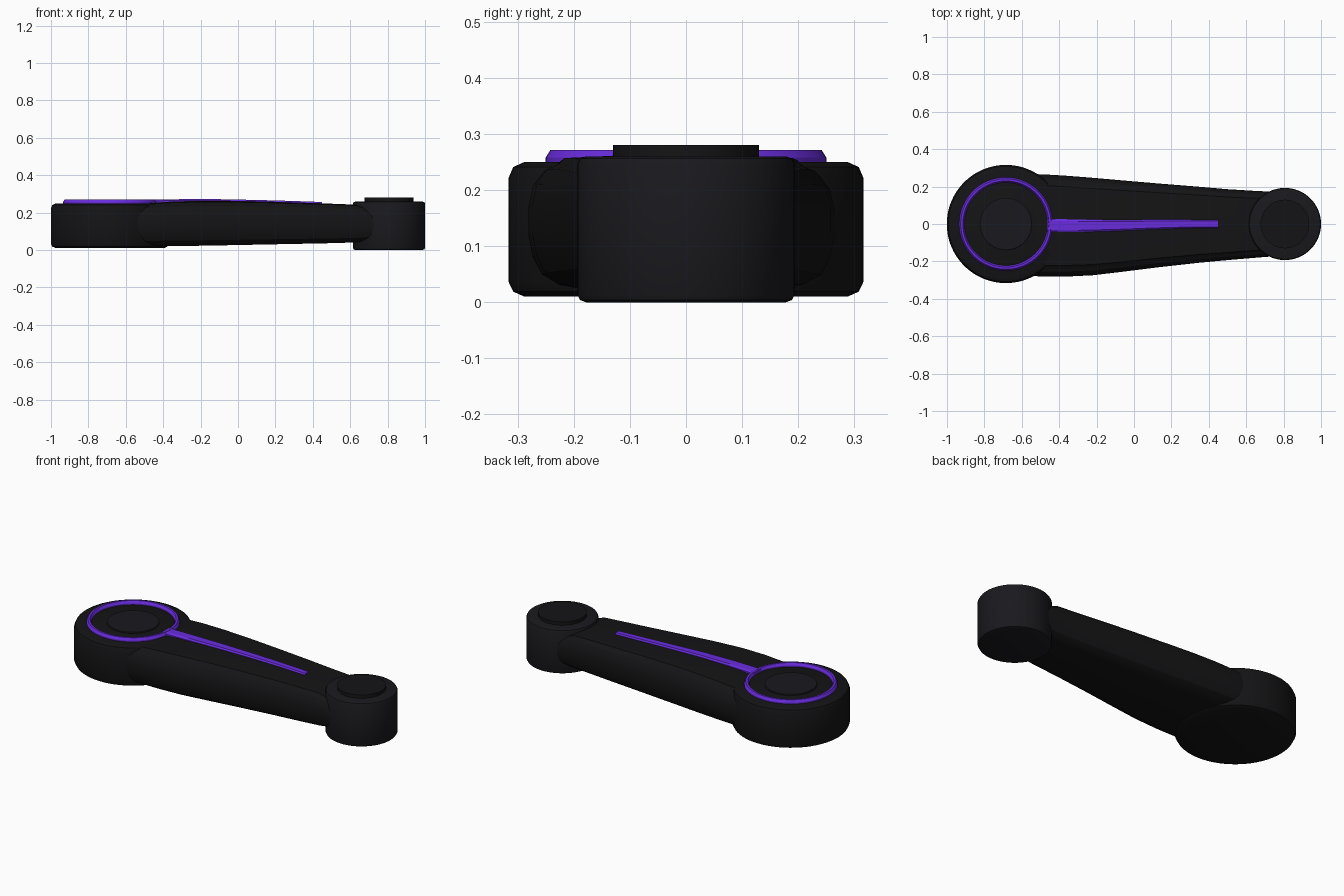
import bpy, bmesh, math

if "Cube" in bpy.data.objects:
    bpy.data.objects.remove(bpy.data.objects["Cube"])


def material(name, rgb):
    m = bpy.data.materials.new(name)
    m.diffuse_color = (*rgb, 1)
    m.use_nodes = True
    m.node_tree.nodes["Principled BSDF"].inputs["Base Color"].default_value = m.diffuse_color
    return m


BLACK = material("black_body", (0.007, 0.007, 0.008))
DARK = material("dark_hub", (0.010, 0.010, 0.013))
PURPLE = material("purple_accent", (0.14, 0.025, 0.72))


def skin(name, rings, mat, closed=False, angle=30):
    """Bridge equal-length closed point rings; cap the ends unless closed."""
    bm = bmesh.new()
    loops = [[bm.verts.new(p) for p in ring] for ring in rings]
    n = len(loops[0])
    pairs = list(zip(loops, loops[1:]))
    if closed:
        pairs.append((loops[-1], loops[0]))
    for a, b in pairs:
        for i in range(n):
            j = (i + 1) % n
            bm.faces.new((a[i], a[j], b[j], b[i]))
    if not closed:
        bm.faces.new(loops[0])
        bm.faces.new(loops[-1])
    bmesh.ops.recalc_face_normals(bm, faces=bm.faces)
    me = bpy.data.meshes.new(name)
    bm.to_mesh(me)
    bm.free()
    me.materials.append(mat)
    ob = bpy.data.objects.new(name, me)
    bpy.context.collection.objects.link(ob)
    bpy.context.view_layer.objects.active = ob
    ob.select_set(True)
    bpy.ops.object.shade_smooth_by_angle(angle=math.radians(angle))
    ob.select_set(False)
    return ob


def lathe(name, x, profile, mat, closed=False, n=64):
    """Turn an (r, z) profile about a vertical axis at x."""
    rings = [[(x + r * math.cos(k * math.tau / n), r * math.sin(k * math.tau / n), z)
              for k in range(n)] for r, z in profile]
    return skin(name, rings, mat, closed)


BIG, SMALL = -0.685, 0.807

# Large hub with rounded rims, a centre disc and the accent ring
lathe("large_hub", BIG, [(.288, .01), (.308, .019), (.316, .036), (.316, .222),
                         (.308, .241), (.288, .25)], BLACK)
lathe("hub_centre_disc", BIG, [(.142, .24), (.142, .253), (.138, .256)], DARK)
lathe("accent_ring", BIG, [(.25, .245), (.25, .258), (.242, .271), (.23, .271),
                           (.222, .258), (.222, .245)], PURPLE, closed=True)

# Small hub and its raised cap
lathe("small_hub", SMALL, [(.178, 0), (.189, .004), (.193, .012), (.193, .248),
                           (.189, .256), (.178, .26)], DARK)
lathe("small_hub_cap", SMALL, [(.13, .25), (.13, .28)], BLACK)

# Tapered arm: x, y of front side, y of back side, bottom z, top z
stations = [(-.56, -.278, .268, .022, .249), (-.46, -.281, .264, .022, .252),
            (-.36, -.281, .258, .022, .259), (-.22, -.274, .247, .023, .263),
            (-.05, -.254, .232, .026, .263), (.15, -.229, .215, .030, .259),
            (.35, -.207, .199, .034, .253), (.50, -.193, .186, .037, .248),
            (.63, -.182, .178, .041, .243), (.73, -.174, .173, .052, .212)]
# Half section as (width fraction, height fraction), top to bottom
half = [(.30, 1.0), (.78, .975), (.82, .93), (.90, .89), (.97, .78), (1.0, .62),
        (1.0, .42), (.97, .25), (.91, .12), (.80, .04), (.62, 0)]
section = half + [(-w, h) for w, h in reversed(half)]
rings = []
for x, y0, y1, z0, z1 in stations:
    mid, hw = (y0 + y1) / 2, (y1 - y0) / 2
    rings.append([(x, mid + w * hw, z0 + h * (z1 - z0)) for w, h in section])
skin("arm", rings, BLACK, angle=25)

# Accent stripe along the arm: x, y centre, half width, top z
stripe = [(-.465, -.008, .036, .270), (-.30, -.010, .034, .272), (-.10, -.008, .030, .272),
          (.10, -.003, .026, .268), (.28, 0, .023, .263), (.45, 0, .021, .257)]
rings = [[(x, y + s * w, z - d) for s, d in
          ((-1, .03), (-1, .007), (-.7, 0), (.7, 0), (1, .007), (1, .03))]
         for x, y, w, z in stripe]
skin("accent_stripe", rings, PURPLE, angle=20)
